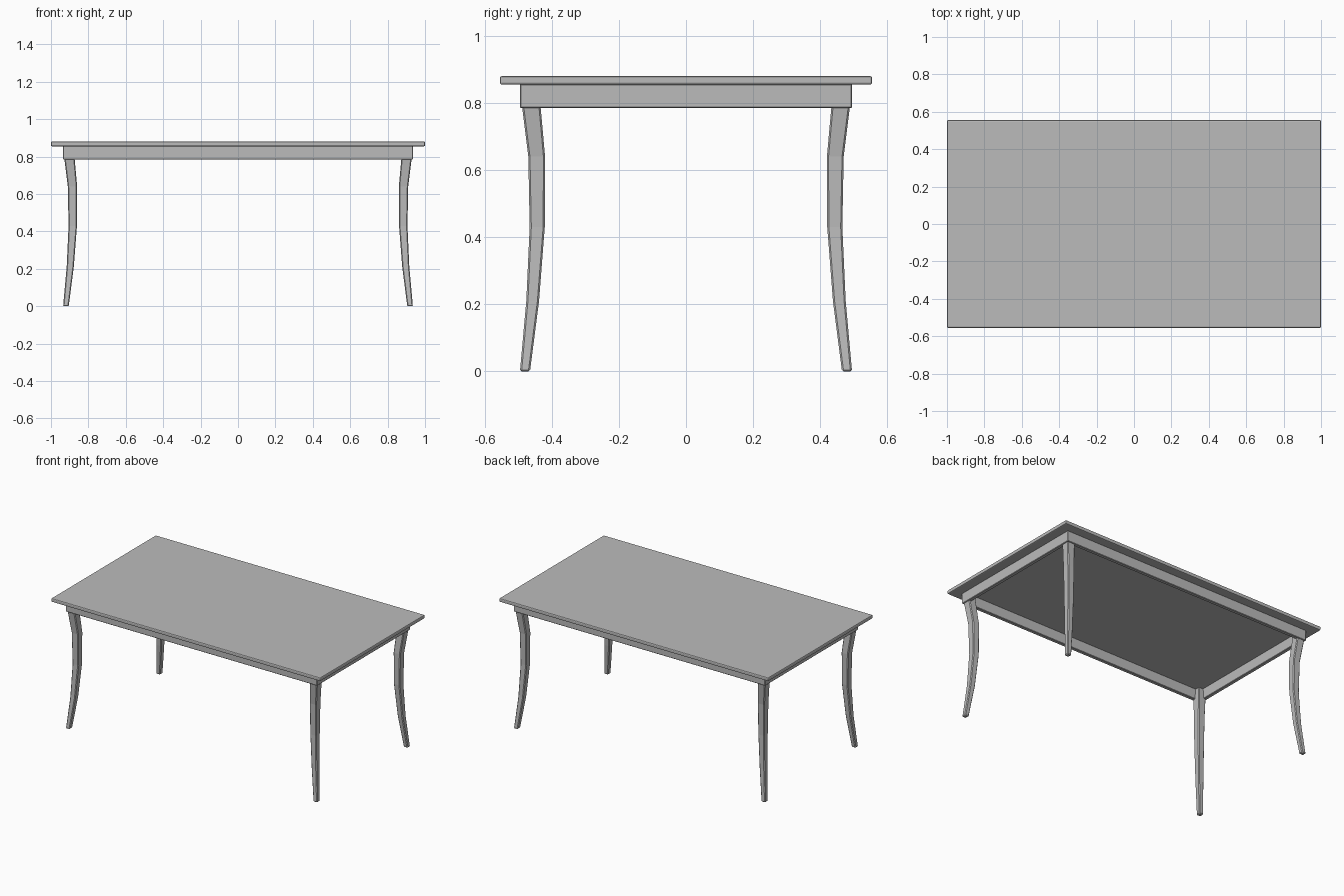
import bpy, bmesh

cube = bpy.data.objects.get("Cube")
if cube:
    bpy.data.objects.remove(cube)

# One plain grey for the whole table
grey = bpy.data.materials.new("grey")
grey.use_nodes = True
colour = (0.5, 0.5, 0.5, 1)
grey.diffuse_color = colour
grey.node_tree.nodes["Principled BSDF"].inputs["Base Color"].default_value = colour


def finish(name, bm, bevel, segments=1):
    bmesh.ops.recalc_face_normals(bm, faces=bm.faces)
    mesh = bpy.data.meshes.new(name)
    bm.to_mesh(mesh)
    bm.free()
    mesh.materials.append(grey)
    obj = bpy.data.objects.new(name, mesh)
    bpy.context.collection.objects.link(obj)
    mod = obj.modifiers.new("Bevel", "BEVEL")
    mod.width = bevel
    mod.segments = segments
    mod.limit_method = "ANGLE"
    return obj


def ring(bm, x0, x1, y0, y1, z):
    return [bm.verts.new((x, y, z)) for x, y in
            ((x0, y0), (x1, y0), (x1, y1), (x0, y1))]


def bridge(bm, a, b):
    for i in range(4):
        j = (i + 1) % 4
        bm.faces.new((a[i], a[j], b[j], b[i]))


# Table top
bm = bmesh.new()
low = ring(bm, -1, 1, -0.555, 0.555, 0.855)
high = ring(bm, -1, 1, -0.555, 0.555, 0.88)
bridge(bm, low, high)
bm.faces.new(low)
bm.faces.new(high)
finish("table_top", bm, 0.006, 2)

# Apron: a hollow frame under the top
bm = bmesh.new()
loops = []
for inset, z in ((0, 0.785), (0, 0.857), (0.025, 0.857), (0.025, 0.785)):
    x, y = 0.935 - inset, 0.495 - inset
    loops.append(ring(bm, -x, x, -y, y, z))
for k in range(4):
    bridge(bm, loops[k], loops[(k + 1) % 4])
finish("apron", bm, 0.003)

# Curved legs: (height, inner edge, outer edge), same curve on both axes
LEG = ((0, 0.465, 0.495), (0.21, 0.438, 0.476), (0.43, 0.421, 0.466),
       (0.64, 0.420, 0.470), (0.785, 0.433, 0.488), (0.857, 0.438, 0.493))
SHIFT = 0.44
for side, sx in (("left", 1), ("right", -1)):
    for end, sy in (("front", -1), ("back", 1)):
        bm = bmesh.new()
        rings = [ring(bm, sx * (a + SHIFT), sx * (b + SHIFT), sy * a, sy * b, z)
                 for z, a, b in LEG]
        for a, b in zip(rings, rings[1:]):
            bridge(bm, a, b)
        bm.faces.new(rings[0])
        bm.faces.new(rings[-1])
        finish(f"{end}_{side}_leg", bm, 0.005)
